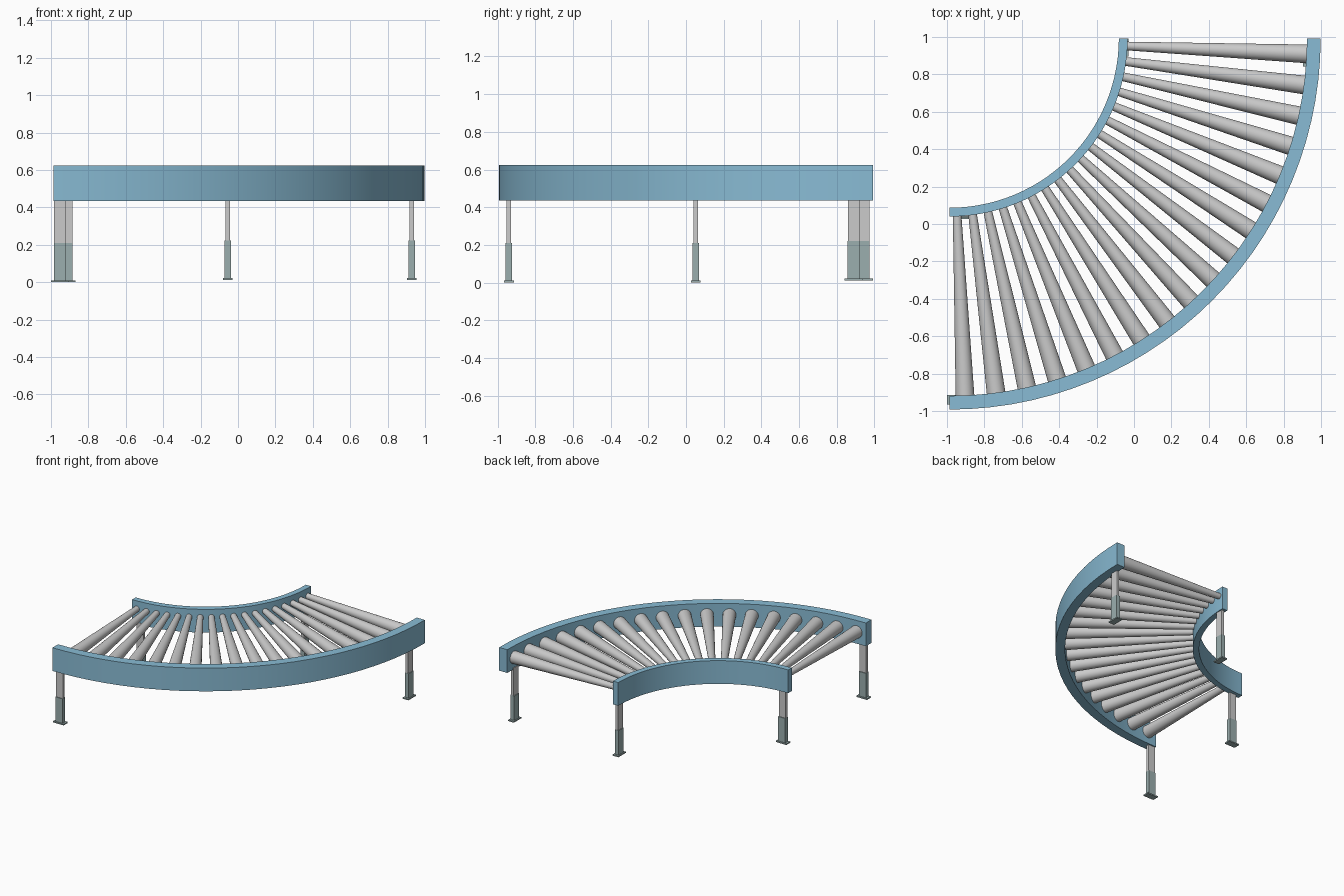
import bpy, bmesh, math
from mathutils import Vector, Matrix

if "Cube" in bpy.data.objects:
    bpy.data.objects.remove(bpy.data.objects["Cube"])

CX, CY = -0.987, 0.993           # centre of the bend
R_IN, R_OUT = 0.953, 1.912       # roller span between the rails
ROLLER_TOP = 0.583


def material(name, rgb):
    m = bpy.data.materials.new(name)
    m.diffuse_color = (*rgb, 1)
    m.use_nodes = True
    m.node_tree.nodes["Principled BSDF"].inputs["Base Color"].default_value = m.diffuse_color
    return m


blue = material("blue_paint", (0.25, 0.5, 0.66))
green = material("dark_green_paint", (0.33, 0.43, 0.43))


def finish(name, bm, mat=None, smooth=False):
    bmesh.ops.recalc_face_normals(bm, faces=bm.faces)
    me = bpy.data.meshes.new(name)
    bm.to_mesh(me)
    bm.free()
    ob = bpy.data.objects.new(name, me)
    bpy.context.collection.objects.link(ob)
    if mat:
        me.materials.append(mat)
    if smooth:
        bpy.ops.object.select_all(action='DESELECT')
        ob.select_set(True)
        bpy.context.view_layer.objects.active = ob
        bpy.ops.object.shade_smooth_by_angle(angle=math.radians(30))
    return ob


def radial(r, ang, z):
    return Vector((CX + r * math.cos(ang), CY - r * math.sin(ang), z))


def rail(name, r0, r1, z0=0.435, z1=0.625, steps=28):
    """Quarter-circle rail with a rectangular section."""
    bm = bmesh.new()
    rings = []
    for i in range(steps + 1):
        a = math.pi / 2 * i / steps
        rings.append([bm.verts.new(radial(r, a, z))
                      for r, z in ((r0, z0), (r1, z0), (r1, z1), (r0, z1))])
    for p, q in zip(rings, rings[1:]):
        for k in range(4):
            n = (k + 1) % 4
            bm.faces.new((p[k], p[n], q[n], q[k]))
    bm.faces.new(rings[0])
    bm.faces.new(rings[-1])
    finish(name, bm, blue, True)


def roller(name, ang, ra=0.023, rb=0.05):
    """Tapered roller with a level top line."""
    a = radial(R_IN - 0.004, ang, ROLLER_TOP - ra)
    b = radial(R_OUT + 0.004, ang, ROLLER_TOP - rb)
    d = b - a
    mat = Matrix.Translation((a + b) / 2) @ d.to_track_quat('Z', 'Y').to_matrix().to_4x4()
    bm = bmesh.new()
    bmesh.ops.create_cone(bm, cap_ends=True, segments=32, radius1=ra,
                          radius2=rb, depth=d.length, matrix=mat)
    finish(name, bm, None, True)


def box(name, x, y, z0, z1, sx, sy, mat=None):
    bm = bmesh.new()
    bmesh.ops.create_cube(bm, size=1, matrix=Matrix.Translation((x, y, (z0 + z1) / 2))
                          @ Matrix.Diagonal((sx, sy, z1 - z0, 1)))
    finish(name, bm, mat)


def leg(name, x, y, base, along_x):
    """Foot plate, lower sleeve and sliding upper post."""
    def part(suffix, z0, z1, long, short, mat=None):
        sx, sy = (long, short) if along_x else (short, long)
        box(name + suffix, x, y, z0, z1, sx, sy, mat)
    part("_foot_plate", base, base + 0.01, 0.096, 0.052, green)
    part("_sleeve", base + 0.01, base + 0.21, 0.064, 0.035, green)
    part("_post", base + 0.15, 0.45, 0.061, 0.024)


# side rails
rail("inner_rail", 0.906, R_IN)
rail("outer_rail", R_OUT, 1.985)

# tapered rollers, one every five degrees
for i in range(18):
    roller(f"roller_{i + 1}", math.radians(2.5 + 5 * i))

# legs under the rail ends
leg("left_outer_leg", -0.952, -0.94, 0.0, True)
leg("left_inner_leg", -0.916, 0.052, 0.0, True)
leg("back_outer_leg", 0.929, 0.89, 0.012, False)
leg("back_inner_leg", -0.055, 0.943, 0.012, False)
